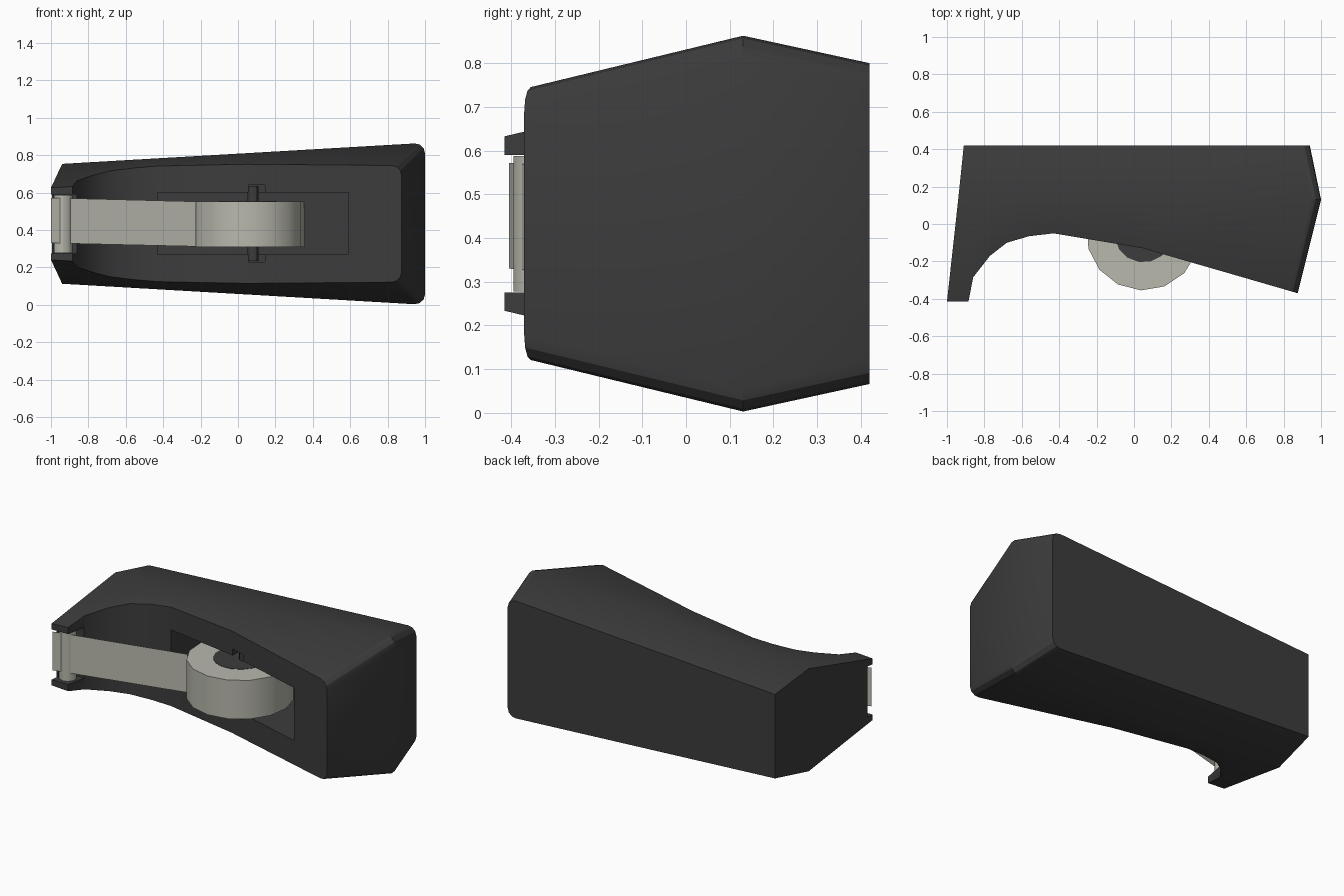
import bpy, bmesh, math
from mathutils import Matrix, Vector

if "Cube" in bpy.data.objects:
    bpy.data.objects.remove(bpy.data.objects["Cube"])

ZC = 0.433  # mid-plane of the dispenser


def material(name, col):
    m = bpy.data.materials.new(name)
    m.diffuse_color = (*col, 1)
    m.use_nodes = True
    m.node_tree.nodes["Principled BSDF"].inputs["Base Color"].default_value = m.diffuse_color
    return m


DARK = material("charcoal plastic", (0.045, 0.045, 0.045))
TAPE = material("pale tape", (0.48, 0.48, 0.42))


def make(name, bm, mat):
    if mat:
        bmesh.ops.recalc_face_normals(bm, faces=bm.faces)
    me = bpy.data.meshes.new(name)
    bm.to_mesh(me)
    bm.free()
    ob = bpy.data.objects.new(name, me)
    bpy.context.collection.objects.link(ob)
    if mat:
        me.materials.append(mat)
    return ob


def smooth(ob, deg=30):
    bpy.ops.object.select_all(action='DESELECT')
    ob.select_set(True)
    bpy.context.view_layer.objects.active = ob
    bpy.ops.object.shade_smooth_by_angle(angle=math.radians(deg))


def cylinder(name, x, y, r, z0, z1, n, mat, rot=0):
    bm = bmesh.new()
    bmesh.ops.create_cone(bm, cap_ends=True, segments=n, radius1=r, radius2=r, depth=z1 - z0,
                          matrix=Matrix.Translation((x, y, (z0 + z1) / 2)) @ Matrix.Rotation(rot, 4, 'Z'))
    return make(name, bm, mat)


def cut(target, x0, x1, y0, y1, z0, z1):
    bm = bmesh.new()
    bmesh.ops.create_cube(bm, size=1, matrix=Matrix.Translation(((x0 + x1) / 2, (y0 + y1) / 2, (z0 + z1) / 2))
                          @ Matrix.Diagonal((x1 - x0, y1 - y0, z1 - z0, 1)))
    bmesh.ops.recalc_face_normals(bm, faces=bm.faces)
    c = make("cutter", bm, None)
    c.hide_render = True
    m = target.modifiers.new("cut", 'BOOLEAN')
    m.operation, m.object, m.solver = 'DIFFERENCE', c, 'EXACT'
    bpy.context.view_layer.objects.active = target
    bpy.ops.object.modifier_apply(modifier="cut")
    bpy.data.objects.remove(c)


# Body: a tapered hull widest along a ridge, with a scooped front edge
RIDGE, BASE = 0.13, 0.42
scoop = [(-1.0, -0.415), (-0.885, -0.415), (-0.86, -0.285), (-0.77, -0.17), (-0.68, -0.10), (-0.56, -0.065),
         (-0.43, -0.05), (-0.25, -0.08), (0.05, -0.13), (0.15, -0.16), (0.875, -0.37)]


def half_width(x, y):
    slope = 0.228 if y < RIDGE else 0.205
    return 0.375 + 0.058 * x - slope * abs(y - RIDGE)


bm = bmesh.new()
columns = []
for x, y in scoop:
    t = (x + 1) / 1.875
    pts = [(x, y), (-0.94 + 1.94 * t, RIDGE), (-0.91 + 1.85 * t, BASE)]
    columns.append([[bm.verts.new((px, py, ZC + s * half_width(px, py))) for s in (-1, 1)] for px, py in pts])
for a, b in zip(columns, columns[1:]):
    for s in (0, 1):
        for k in (0, 1):
            bm.faces.new((a[k][s], b[k][s], b[k + 1][s], a[k + 1][s]))
    for k in (0, 2):
        bm.faces.new((a[k][0], b[k][0], b[k][1], a[k][1]))
for c in (columns[0], columns[-1]):
    for k in (0, 1):
        bm.faces.new((c[k][0], c[k][1], c[k + 1][1], c[k + 1][0]))
# Round the corners of the wide end
c = columns[-1]
corners = [bm.edges.get((c[k][s], c[k + 1][s])) for k in (0, 1) for s in (0, 1)]
bmesh.ops.recalc_face_normals(bm, faces=bm.faces)
bmesh.ops.bevel(bm, geom=corners, offset=0.055, segments=3, profile=0.5, affect='EDGES')
body = make("dispenser_body", bm, DARK)

# Roll well, axle notches and the gap between the two prongs
cut(body, -0.43, 0.59, -0.6, 0.30, 0.27, 0.60)
cut(body, 0.055, 0.145, -0.6, 0.0, 0.23, 0.64)
cut(body, -1.1, -0.8, -0.6, -0.37, 0.275, 0.59)
cut(body, -0.985, -0.8, -0.6, -0.29, 0.275, 0.59)
smooth(body)

# Tape roll, its hub and axle
RX, RY, RR = 0.05, -0.05, 0.305
bm = bmesh.new()
N = 15
rings = []
for r, z in ((RR, 0.31), (RR, 0.552), (0.15, 0.552), (0.15, 0.31)):
    rings.append([bm.verts.new((RX + r * math.cos(2 * math.pi * (i + 0.15) / N),
                                RY + r * math.sin(2 * math.pi * (i + 0.15) / N), z)) for i in range(N)])
for j in range(4):
    for i in range(N):
        a, b = rings[j], rings[(j + 1) % 4]
        bm.faces.new((a[i], a[(i + 1) % N], b[(i + 1) % N], b[i]))
smooth(make("tape_roll", bm, TAPE))
smooth(cylinder("roll_hub", RX, RY, 0.155, 0.308, 0.554, N, DARK, 0.06))
smooth(cylinder("axle", 0.08, -0.05, 0.03, 0.235, 0.635, 12, DARK))

# Guide roller between the prongs
smooth(cylinder("guide_roller", -0.935, -0.345, 0.05, 0.278, 0.588, 12, TAPE))

# Free strip of tape from the roll to the prongs
bm = bmesh.new()
bm.faces.new([bm.verts.new(p) for p in ((-1.0, -0.405, 0.33), (-0.225, -0.18, 0.312),
                                        (-0.225, -0.18, 0.552), (-1.0, -0.405, 0.572))])
make("tape_strip", bm, TAPE)
